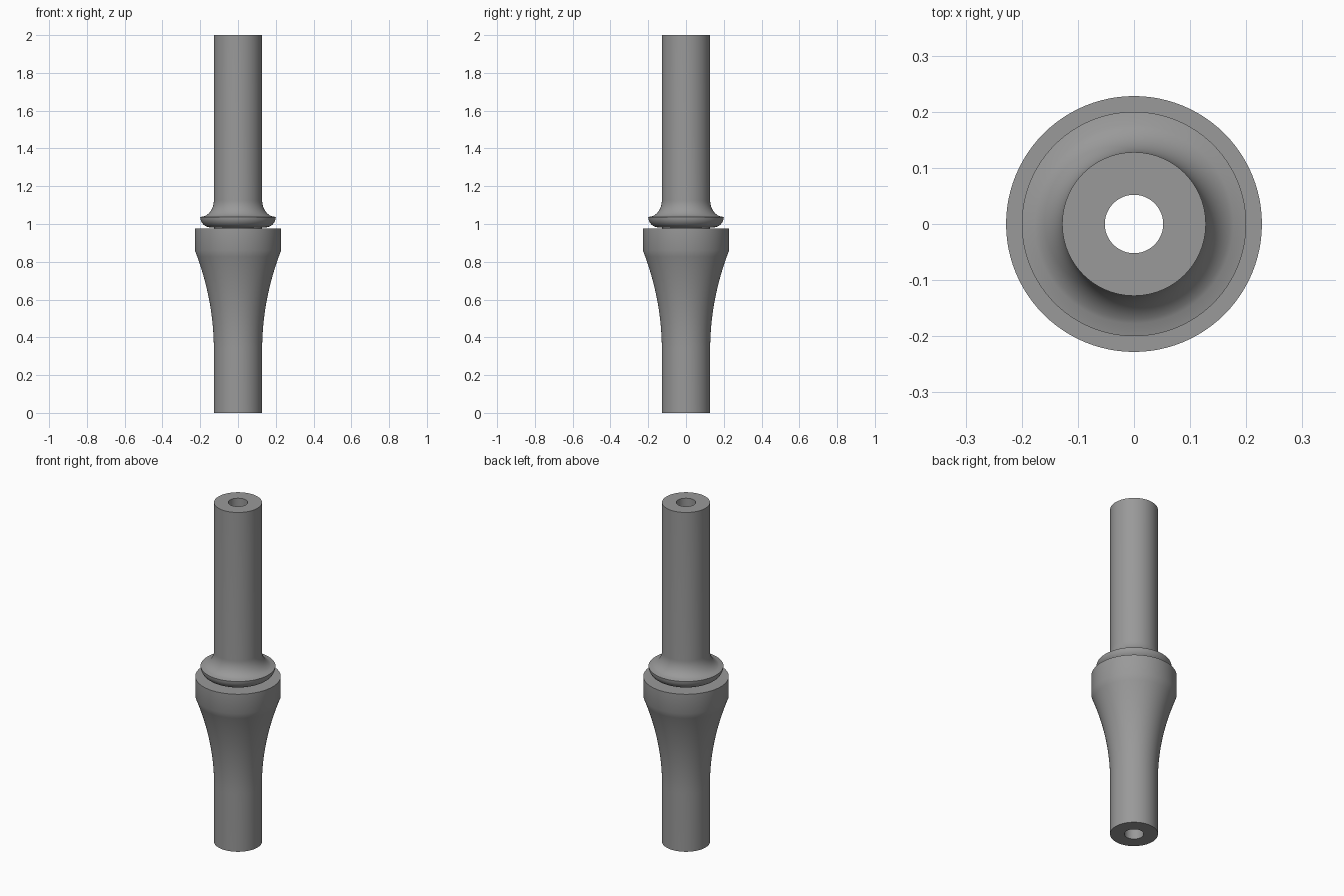
import bpy, bmesh, math

if "Cube" in bpy.data.objects:
    bpy.data.objects.remove(bpy.data.objects["Cube"])

SIDES = 96
BORE, SHAFT, COLLAR, HEAD = 0.052, 0.128, 0.20, 0.228

steel = bpy.data.materials.new("grey_steel")
steel.diffuse_color = (0.32, 0.32, 0.32, 1)
steel.use_nodes = True
steel.node_tree.nodes["Principled BSDF"].inputs["Base Color"].default_value = steel.diffuse_color


def lathe(name, profile):
    """Revolve a closed (radius, height) profile around z."""
    bm = bmesh.new()
    rings = []
    for r, z in profile:
        rings.append([bm.verts.new((r * math.cos(2 * math.pi * i / SIDES),
                                    r * math.sin(2 * math.pi * i / SIDES), z))
                      for i in range(SIDES)])
    for k, a in enumerate(rings):
        b = rings[(k + 1) % len(rings)]
        for i in range(SIDES):
            j = (i + 1) % SIDES
            bm.faces.new((a[i], a[j], b[j], b[i]))
    bmesh.ops.recalc_face_normals(bm, faces=bm.faces)
    mesh = bpy.data.meshes.new(name)
    bm.to_mesh(mesh)
    bm.free()
    mesh.materials.append(steel)
    obj = bpy.data.objects.new(name, mesh)
    bpy.context.collection.objects.link(obj)
    bpy.context.view_layer.objects.active = obj
    obj.select_set(True)
    bpy.ops.object.shade_smooth_by_angle(angle=math.radians(22))
    obj.select_set(False)
    return obj


# Lower shaft flaring out to the wide head
profile = [(BORE, 0), (SHAFT, 0)]
N = 16
for i in range(N + 1):
    t = i / N
    profile.append((SHAFT + (HEAD - SHAFT) * t * t, 0.34 + 0.52 * t))
profile.append((HEAD, 0.975))

# Narrow groove above the head
profile += [(SHAFT, 0.975), (SHAFT, 0.982)]

# Rounded underside of the collar
for i in range(9):
    a = math.pi / 2 * i / 8
    profile.append((0.145 + (COLLAR - 0.145) * math.sin(a), 1.037 - 0.055 * math.cos(a)))

# Concave fillet from the collar rim into the upper shaft
for i in range(1, 13):
    a = math.radians(12 + 78 * i / 12) if i else 0
    profile.append((COLLAR - (COLLAR - SHAFT) * math.sin(a), 1.125 - 0.088 * math.cos(a)))

# Upper shaft and the end of the through bore
profile += [(SHAFT, 2), (BORE, 2)]

lathe("tube_fitting", profile)
